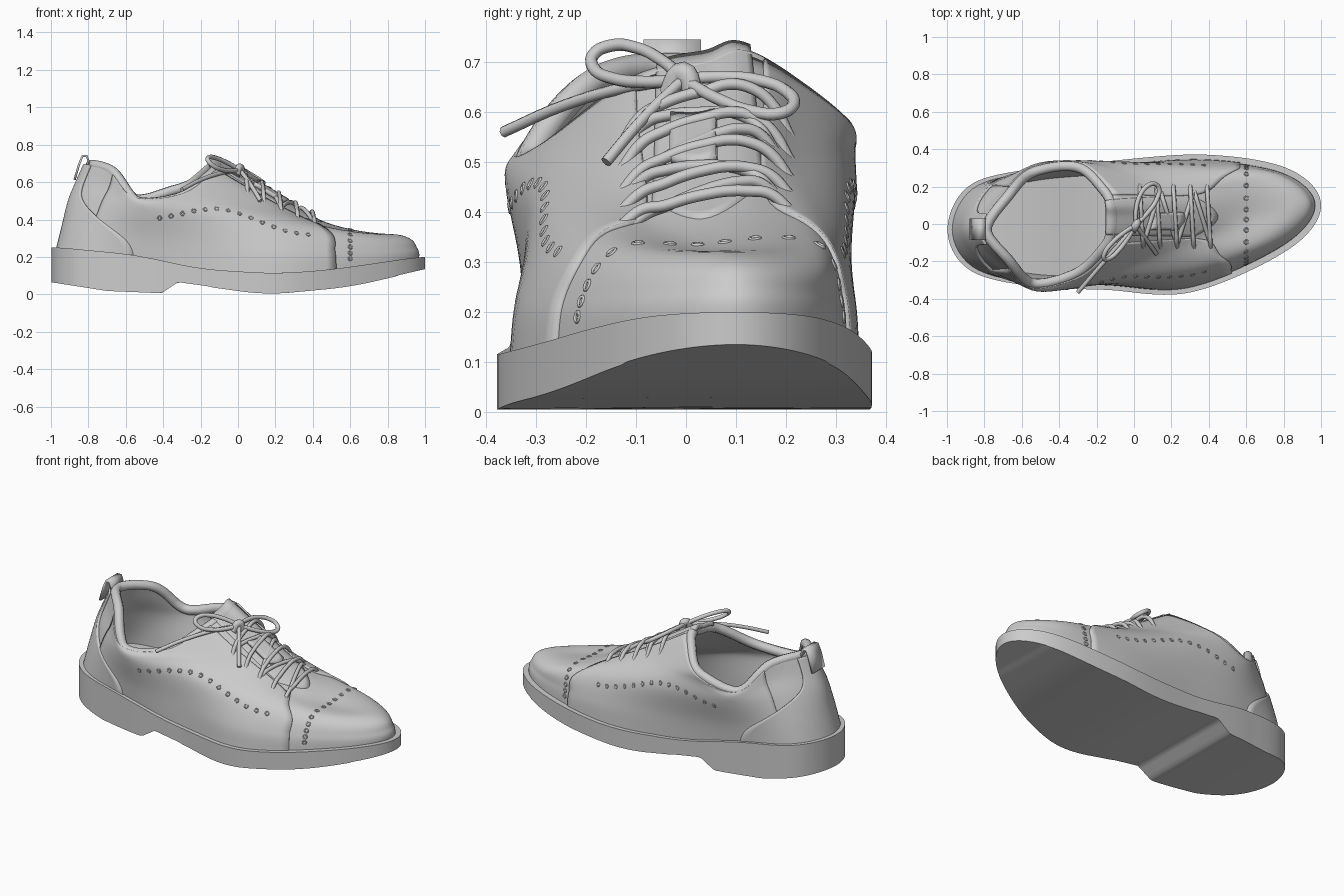
import bpy, bmesh, math
from mathutils import Vector
from mathutils.bvhtree import BVHTree

if "Cube" in bpy.data.objects:
    bpy.data.objects.remove(bpy.data.objects["Cube"])


def spline(a, b, c, d, t):
    return b + 0.5 * t * (c - a + t * (2*a - 5*b + 4*c - d + t * (3*(b - c) + d - a)))


def loop_at(pts, u):
    n, i = len(pts), math.floor(u)
    return spline(*[pts[(i + k) % n] for k in (-1, 0, 1, 2)], u - i)


def interp(table, x):
    for (x0, y0), (x1, y1) in zip(table, table[1:]):
        if x <= x1:
            return y0 + (y1 - y0) * max(0, (x - x0) / (x1 - x0))
    return table[-1][1]


def smooth(table, x):
    return sum(interp(table, x + .04 * k) for k in range(-3, 4)) / 7


def finish(name, verts, faces, angle=40, weld=False):
    me = bpy.data.meshes.new(name)
    me.from_pydata([tuple(v) for v in verts], [], faces)
    if weld:
        bm = bmesh.new()
        bm.from_mesh(me)
        bmesh.ops.remove_doubles(bm, verts=bm.verts, dist=.0005)
        if name == 'sole':
            bmesh.ops.recalc_face_normals(bm, faces=bm.faces)
        bm.to_mesh(me)
        bm.free()
    ob = bpy.data.objects.new(name, me)
    bpy.context.collection.objects.link(ob)
    bpy.ops.object.select_all(action='DESELECT')
    ob.select_set(True)
    bpy.context.view_layer.objects.active = ob
    bpy.ops.object.shade_smooth_by_angle(angle=math.radians(angle))
    return ob


def tube(name, pts, r, cyclic=False):
    cu = bpy.data.curves.new(name, 'CURVE')
    cu.dimensions, cu.bevel_depth, cu.bevel_resolution = '3D', r, 2
    cu.resolution_u, cu.use_fill_caps = 5, True
    sp = cu.splines.new('BEZIER')
    sp.bezier_points.add(len(pts) - 1)
    for bp, p in zip(sp.bezier_points, pts):
        bp.co = p
        bp.handle_left_type = bp.handle_right_type = 'AUTO'
    sp.use_cyclic_u = cyclic
    bpy.context.collection.objects.link(bpy.data.objects.new(name, cu))


# Near-side outlines of the upper from heel to toe: feather line, waist, throat, collar
BASE = [(-.965, -.03, .22), (-.86, -.22, .21), (-.55, -.3, .19), (-.15, -.32, .11),
        (.3, -.333, .1), (.8, -.115, .145), (.968, .1, .17)]
WAIST = [(-.895, -.03, .5), (-.77, -.21, .49), (-.52, -.345, .43), (-.15, -.31, .42),
         (.3, -.25, .35), (.71, -.09, .315), (.875, .09, .315)]
THROAT = [(-.85, -.03, .61), (-.72, -.205, .585), (-.52, -.352, .485), (-.2, -.28, .5),
          (.12, -.16, .475), (.38, -.06, .395), (.5, .04, .365)]
COLLAR = [(-.81, -.03, .7), (-.69, -.205, .665), (-.55, -.335, .515), (-.3, -.28, .535),
          (-.15, -.14, .645), (-.11, -.05, .685), (-.1, .04, .7)]


def full_ring(pts, k):
    """Close a near-side outline with its far side, mirrored over the curved last line."""
    pts = [Vector(p) for p in pts]
    far = []
    for i in range(5, 0, -1):
        p = pts[i]
        mid = interp([(-.6, -.02), (.3, .003), (.8, .078)], p.x) + (.009 * k if i > 2 else 0)
        far.append(Vector((p.x + (.07 if i == 4 and k < 3 else 0), 2 * mid - p.y,
                           p.z + (.009 * k if i > 2 and k > 2 else 0))))
    return pts + far


base, waist = full_ring(BASE, 0), full_ring(WAIST, 2)
side = []
for i, (a, b) in enumerate(zip(base, waist)):      # bulging wall between base and waist
    out = (a - b) * .07 * min(i, 12 - i)
    side.append((a + b) / 2 + Vector((out.x, out.y, 0)))
RINGS = [base, side, waist, full_ring(THROAT, 3), full_ring(COLLAR, 4)]


def surf(u, v):
    r = [loop_at(ring, u) for ring in RINGS]
    r = [2*r[0] - r[1]] + r + [2*r[4] - r[3]]
    i = min(3, max(0, int(v)))
    return spline(*r[i:i + 4], v - i)


def normal(u, v):
    e = .01
    return (surf(u + e, v) - surf(u - e, v)).cross(surf(u, v + e) - surf(u, v - e)).normalized()


def patch(name, u0, u1, v0, v1, nu, nv, off, thick):
    """Leather panel laid over the upper between two edge functions u0(v), u1(v)."""
    verts, faces = [], []
    for j in range(nv + 1):
        v = v0 + (v1 - v0) * j / nv
        for i in range(nu + 1):
            u = u0(v) + (u1(v) - u0(v)) * i / nu
            verts.append(surf(u, v) + normal(u, v) * off)
    for j in range(nv):
        for i in range(nu):
            a = j * (nu + 1) + i
            faces.append((a, a + 1, a + nu + 2, a + nu + 1))
    m = finish(name, verts, faces, weld=True).modifiers.new('Thickness', 'SOLIDIFY')
    m.thickness, m.offset = thick, -1
    return verts, faces


# Upper shell with lining
shell = BVHTree.FromPolygons(*patch('upper', lambda v: 0, lambda v: 12, 0, 4, 144, 40, 0, .04))

# Padded collar rim
rim = [surf(i / 4, 4) - normal(i / 4, 3.98) * .024 for i in range(48)]
tube('collar_padding', rim, .028, True)


# Quarters, heel counter, tongue and lace keeper
def front_edge(v):
    return 4.42 + .4 * math.exp(-((v - 3) / .5) ** 2)


def counter_edge(v):
    return .4 + 1.6 / (1 + math.exp((v - 1.5) * 3))


patch('quarter_near', lambda v: 1.2, front_edge, 0, 3.98, 36, 40, .008, .014)
patch('quarter_far', lambda v: 12 - front_edge(v), lambda v: 10.8, 0, 3.98, 36, 40, .008, .014)
patch('heel_counter', lambda v: -counter_edge(v), counter_edge, 0, 3.9, 28, 36, .014, .02)
patch('tongue', lambda v: 4.9, lambda v: 7.3, 3.1, 4.07, 16, 16, .002, .025)
patch('lace_keeper', lambda v: 5.3, lambda v: 6.3, 3.42, 3.68, 6, 6, .022, .02)

# Sole with raised heel block, its rim offset from the feather line
TOP = [(-1, .255), (-.55, .212), (-.2, .135), (.2, .11), (.5, .132), (1, .205)]
BOT = [(-1, .065), (-.7, .018), (-.41, .006), (-.32, .065), (.15, 0), (.6, .042), (1, .135)]


def rim_point(u):
    t = loop_at(base, u + .02) - loop_at(base, u - .02)
    return loop_at(base, u) + Vector((t.y, -t.x, 0)).normalized() * .032


N = 120
verts, faces = [], []
for i in range(N + 1):
    for p in (rim_point(6 * i / N), rim_point(12 - 6 * i / N)):
        low = smooth(BOT, p.x) - .003 if -.15 < p.x < .85 else interp(BOT, p.x)
        verts += [(p.x, p.y, max(0, low)), (p.x, p.y, smooth(TOP, p.x))]
for i in range(N):
    a, b = 4 * i, 4 * i + 4
    faces += [(a, a + 2, b + 2, b), (a + 1, b + 1, b + 3, a + 3),
              (a, b, b + 1, a + 1), (a + 2, a + 3, b + 3, b + 2)]
finish('sole', verts, faces, 35, True)

# Insole
verts = []
for i in range(41):
    for k in (0, 12):
        p = surf(abs(k - 6 * i / 40), .4)
        verts.append((p.x * .97, p.y * .95, smooth(TOP, p.x) + .035))
finish('insole', verts, [(2*i, 2*i + 2, 2*i + 3, 2*i + 1) for i in range(40)])

# Heel pull tab
prof = [(-.868, .61), (-.845, .69), (-.828, .735), (-.812, .735), (-.795, .68)]
verts = [(x, y, z) for x, z in prof for y in (-.085, .03)]
finish('heel_pull_tab', verts, [(2*i, 2*i + 1, 2*i + 3, 2*i + 2) for i in range(4)], 80
       ).modifiers.new('Thickness', 'SOLIDIFY').thickness = .012


# Perforations along quarters and toe cap
def dot(name, hit, nrm, off):
    bpy.ops.mesh.primitive_torus_add(major_segments=10, minor_segments=5,
        major_radius=.010, minor_radius=.004, location=hit + nrm * off,
        rotation=nrm.to_track_quat('Z', 'Y').to_euler())
    bpy.context.object.name = name
    bpy.ops.object.shade_smooth()


ROW = [(-.42, .4), (-.15, .47), (0, .44), (.2, .345), (.37, .31)]
for s in (-1, 1):
    for i in range(14):
        x = -.42 + i * .061
        hit, nrm, *_ = shell.ray_cast(Vector((x, s, smooth(ROW, x))), Vector((0, -s, 0)))
        if hit:
            dot('perforation', hit, nrm, .007)
for i in range(16):
    a = math.pi * (.04 + .92 * i / 15)
    hit, nrm, *_ = shell.ray_cast(Vector((.6, .05, .17)), Vector((0, -math.cos(a), .6 * math.sin(a))))
    if hit:
        dot('toe_perforation', hit, nrm if nrm.z > 0 else -nrm, 0)


# Laces: straight rows with a few diagonals, hugging the upper
def lace(x0, y0, x1, y1, lift):
    pts = []
    for i in range(9):
        t = i / 8
        p = Vector((x0 + (x1 - x0) * t, y0 + (y1 - y0) * t, 2))
        hit = shell.ray_cast(p, Vector((0, 0, -1)))[0]
        if hit:
            pts.append(hit + Vector((0, 0, -.005 if i in (0, 8) else lift)))
    tube('lace', pts, .0115)


for i in range(5):
    x = .41 - .09 * i
    lace(x, -.13, x - .02, .21, .024)
    if i:
        lace(x + .09, .18 - .29 * (i % 2), x, .18 - .29 * (1 - i % 2), .014)


# Bow: knot, two teardrop loops, two loose ends
def bow_loop(name, along, across):
    pts = []
    for i in range(11):
        a = 2 * math.pi * i / 10
        pts.append(knot + Vector(along) * (1 - math.cos(a)) / 2
                   + Vector(across) * math.sin(a) * math.sin(a / 2))
    tube(name, pts, .0125)


def lace_end(name, tip, sag):
    tip = Vector(tip)
    tube(name, [knot.lerp(tip, t) + Vector((0, 0, sag * t * (1 - t))) for t in (0, .33, .67, 1)], .0115)


knot = Vector((.01, -.005, .665))
tube('bow_knot', [knot + Vector((-.02, -.03, -.03)), knot + Vector((0, 0, .015)),
                  knot + Vector((.01, .02, -.03))], .021)
bow_loop('bow_loop_near', (-.17, -.18, .05), (-.02, .03, .04))
bow_loop('bow_loop_far', (.1, .22, -.05), (.06, -.01, -.04))
lace_end('lace_end_long', (-.3, -.365, .56), .08)
lace_end('lace_end_short', (.12, -.16, .5), .03)
